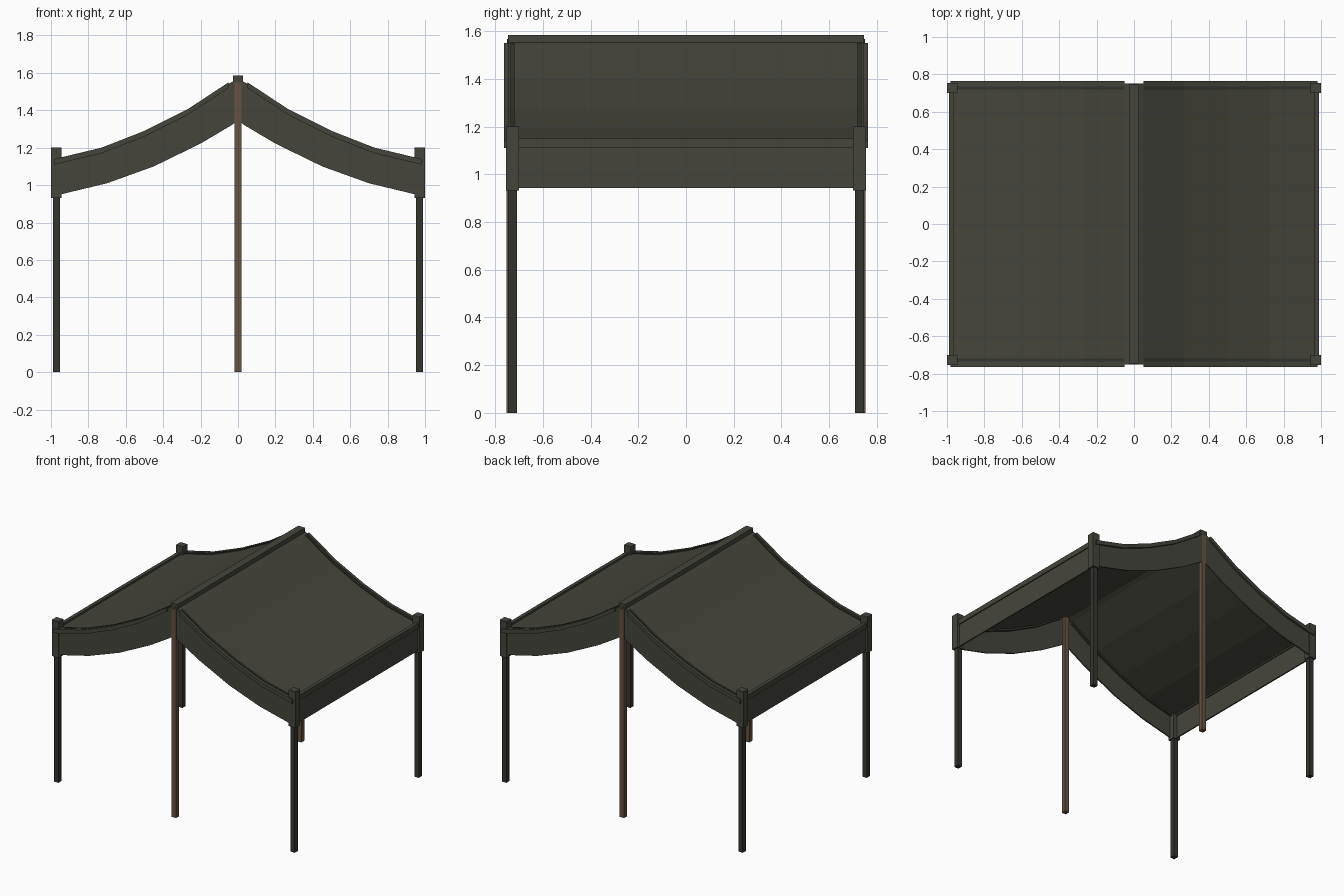
import bpy, bmesh

if "Cube" in bpy.data.objects:
    bpy.data.objects.remove(bpy.data.objects["Cube"])


def material(name, rgb):
    m = bpy.data.materials.new(name)
    m.diffuse_color = (*rgb, 1)
    m.use_nodes = True
    m.node_tree.nodes["Principled BSDF"].inputs["Base Color"].default_value = m.diffuse_color
    return m


canvas = material("olive_canvas", (0.06, 0.06, 0.045))
dark = material("dark_olive_metal", (0.035, 0.036, 0.028))
wood = material("brown_wood", (0.13, 0.085, 0.055))


def strip(name, top, bottom, y0, y1, mat, mirror):
    """Sweep a rectangular section between top and bottom profiles (x, z)."""
    bm = bmesh.new()
    rings = []
    for (xt, zt), (xb, zb) in zip(top, bottom):
        rings.append([bm.verts.new(p) for p in
                      ((xt, y0, zt), (xt, y1, zt), (xb, y1, zb), (xb, y0, zb))])
    for a, b in zip(rings, rings[1:]):
        for i in range(4):
            j = (i + 1) % 4
            bm.faces.new((a[i], a[j], b[j], b[i]))
    bm.faces.new(rings[0])
    bm.faces.new(rings[-1])
    bmesh.ops.recalc_face_normals(bm, faces=bm.faces)
    me = bpy.data.meshes.new(name)
    bm.to_mesh(me)
    bm.free()
    me.materials.append(mat)
    ob = bpy.data.objects.new(name, me)
    bpy.context.collection.objects.link(ob)
    if any(mirror):
        mod = ob.modifiers.new("mirror", "MIRROR")
        mod.use_axis = (mirror[0], mirror[1], False)
        mod.use_mirror_merge = False
    return ob


def box(name, x, y, z, mat, mirror):
    return strip(name, [(x[0], z[1]), (x[1], z[1])],
                 [(x[0], z[0]), (x[1], z[0])], y[0], y[1], mat, mirror)


def shift(points, dz):
    return [(x, z + dz) for x, z in points]


X, Y, XY, NONE = (True, False), (False, True), (True, True), (False, False)

# sagging roof profile and the matching lower hem
roof = [(0.0, 1.575), (0.05, 1.55), (0.27, 1.405), (0.5, 1.29), (0.73, 1.2), (0.98, 1.14)]
edge = roof[1:]
hem = [(0.0, 1.345), (0.035, 1.32), (0.2, 1.222), (0.45, 1.10), (0.7, 1.01), (0.97, 0.945)]
hem_top = shift([(0.0, 1.575), (0.05, 1.55), (0.23, 1.43), (0.475, 1.3), (0.72, 1.204), (0.97, 1.142)], -0.02)

# roof cloth, edge binding and rafters
strip("roof_cloth", shift(roof, -0.008), shift(roof, -0.02), -0.75, 0.75, canvas, X)
strip("roof_edge_binding", edge, shift(edge, -0.03), 0.742, 0.764, canvas, XY)
strip("rafter", shift(edge, 0.0), shift(edge, -0.035), 0.719, 0.735, dark, XY)

# hanging valances
strip("gable_valance", hem_top, hem, 0.738, 0.748, canvas, XY)
box("side_valance", (0.972, 0.982), (-0.745, 0.745), (0.942, 1.13), canvas, X)

# ridge and eave bars
box("ridge_bar", (-0.028, 0.028), (-0.747, 0.747), (1.545, 1.585), canvas, NONE)
box("eave_bar", (0.964, 0.99), (-0.74, 0.74), (1.112, 1.15), canvas, X)

# corner legs with sleeves, and the two tall centre poles
box("corner_leg", (0.952, 0.988), (0.708, 0.746), (0.0, 1.1), dark, XY)
box("corner_sleeve", (0.944, 1.0), (0.7, 0.755), (0.932, 1.2), canvas, XY)
box("centre_pole", (-0.018, 0.018), (0.716, 0.752), (0.0, 1.548), wood, Y)
